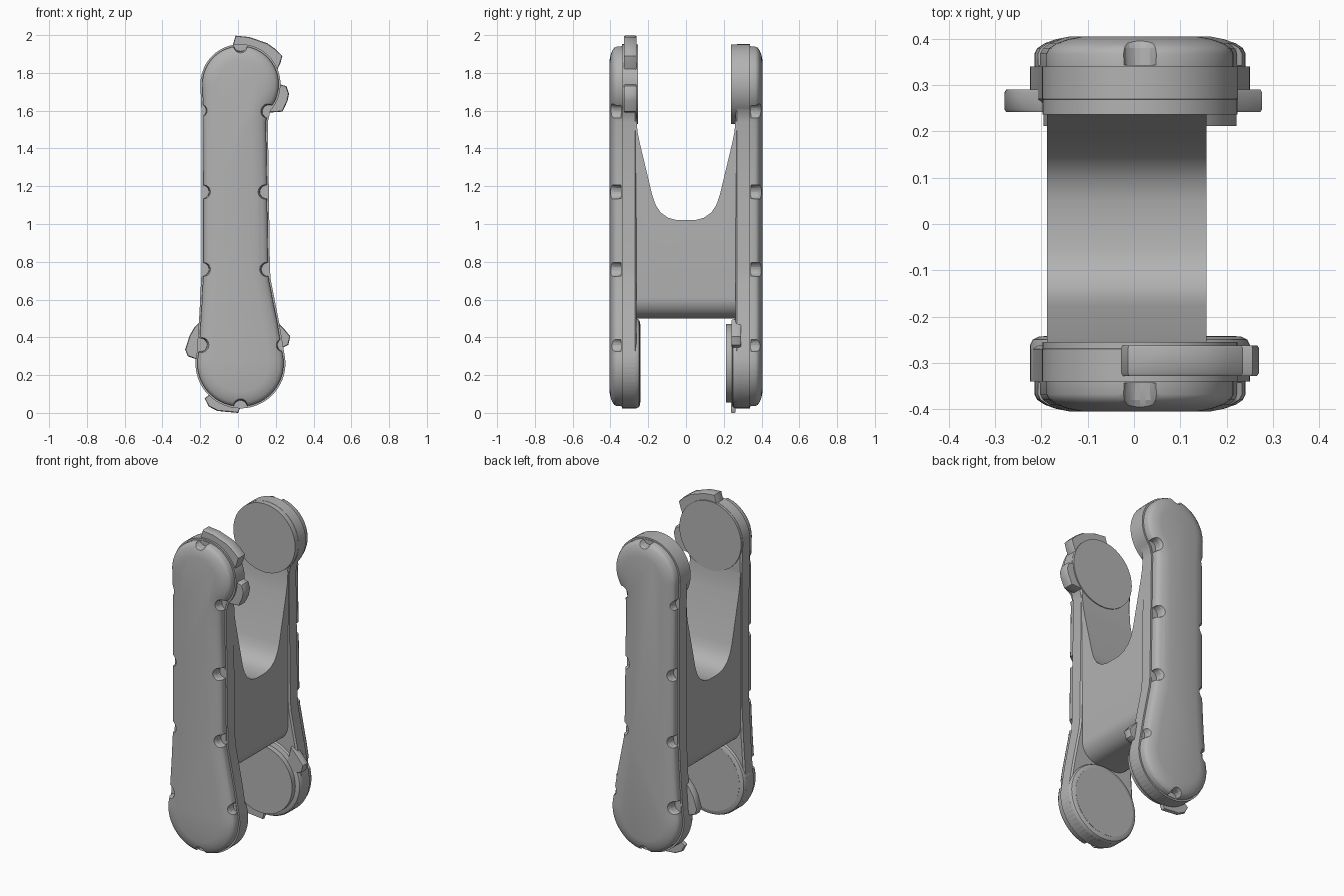
import bpy, bmesh, math

if "Cube" in bpy.data.objects:
    bpy.data.objects.remove(bpy.data.objects["Cube"], do_unlink=True)

grey = bpy.data.materials.new("grey")
grey.use_nodes = True
COLOUR = (0.45, 0.45, 0.45, 1)
grey.diffuse_color = COLOUR
grey.node_tree.nodes["Principled BSDF"].inputs["Base Color"].default_value = COLOUR

CX, TOP_Z, LOW_Z = 0.013, 1.74, 0.262


def finish(name, bm):
    bmesh.ops.recalc_face_normals(bm, faces=bm.faces)
    mesh = bpy.data.meshes.new(name)
    bm.to_mesh(mesh)
    bm.free()
    mesh.materials.append(grey)
    ob = bpy.data.objects.new(name, mesh)
    bpy.context.collection.objects.link(ob)
    return ob


def smooth(ob, angle=35):
    bpy.ops.object.select_all(action='DESELECT')
    ob.select_set(True)
    bpy.context.view_layer.objects.active = ob
    bpy.ops.object.shade_smooth_by_angle(angle=math.radians(angle))


def arc(cz, r, start, end, n):
    angles = [math.radians(start + (end - start) * i / n) for i in range(n + 1)]
    return [(CX + r * math.cos(a), cz + r * math.sin(a)) for a in angles]


def circle(cz, r, n=56):
    return arc(cz, r, 0, 360, n)[:-1]


def inset(points, d):
    """Move a counter-clockwise outline inward by d."""
    out = []
    for i, (x, z) in enumerate(points):
        (ax, az), (bx, bz) = points[i - 1], points[(i + 1) % len(points)]
        tx, tz = bx - ax, bz - az
        k = d / math.hypot(tx, tz)
        out.append((x - tz * k, z + tx * k))
    return out


def loft(name, points, steps, side):
    """Stack inset copies of an outline along y; steps are (y, inset)."""
    bm = bmesh.new()
    rings = [[bm.verts.new((x, y * side, z)) for x, z in inset(points, d)]
             for y, d in steps]
    for a, b in zip(rings, rings[1:]):
        for i in range(len(a)):
            bm.faces.new((a[i - 1], a[i], b[i], b[i - 1]))
    bm.faces.new(rings[0])
    bm.faces.new(rings[-1])
    ob = finish(name, bm)
    smooth(ob)
    return ob


# Arm outline: small upper end, straight shank, large lower end
outline = (arc(TOP_Z, 0.206, -42, 184, 40)
           + [(-0.188, 1.6), (-0.187, 1.2), (-0.187, 0.75), (-0.198, 0.53)]
           + arc(LOW_Z, 0.232, 166, 372, 40)
           + [(0.214, 0.467), (0.168, 0.70), (0.163, 0.76), (0.157, 1.2), (0.152, 1.54)])

# Grip notches around the covers
notches = [(-0.205, 1.6), (0.165, 1.595), (-0.19, 1.17), (0.152, 1.17),
           (-0.19, 0.76), (0.16, 0.76), (-0.2, 0.36), (0.245, 0.36),
           (CX, 1.95), (CX, 0.03)]


def cut_notches(ob, side):
    bm = bmesh.new()
    for x, z in notches:
        rings = []
        for y, r in ((0.343, 0.036), (0.38, 0.038), (0.44, 0.062)):
            rings.append([bm.verts.new((x + r * math.cos(t * math.tau / 20), y * side,
                                        z + r * math.sin(t * math.tau / 20)))
                          for t in range(20)])
        for a, b in zip(rings, rings[1:]):
            for i in range(20):
                bm.faces.new((a[i - 1], a[i], b[i], b[i - 1]))
        bm.faces.new(rings[0])
        bm.faces.new(rings[-1])
    cutter = finish("notch_cutter", bm)
    cutter.hide_render = True
    mod = ob.modifiers.new("notches", 'BOOLEAN')
    mod.operation, mod.object, mod.solver = 'DIFFERENCE', cutter, 'EXACT'
    bpy.context.view_layer.objects.active = ob
    bpy.ops.object.modifier_apply(modifier=mod.name)
    bpy.data.objects.remove(cutter, do_unlink=True)
    smooth(ob)


# Side plates, padded covers and joint bosses
for label, side, top_in, low_in in (("front", -1, 0.255, 0.245), ("back", 1, 0.237, 0.215)):
    loft(label + "_side_plate", outline,
         [(0.262, 0.004), (0.27, -0.006), (0.34, -0.006)], side)
    cover = loft(label + "_cover", outline,
                 [(0.335, 0.004), (0.368, 0.004), (0.38, 0.010), (0.39, 0.025),
                  (0.399, 0.05), (0.405, 0.08)], side)
    cut_notches(cover, side)
    loft(label + "_upper_boss", circle(TOP_Z, 0.211), [(top_in, 0), (0.338, 0)], side)
    loft(label + "_lower_housing", circle(LOW_Z, 0.238),
         [(0.243, 0.02), (0.25, 0.006), (0.262, 0), (0.338, 0)], side)
    loft(label + "_lower_disc", circle(LOW_Z, 0.208), [(low_in - 0.003, 0), (0.26, 0)], side)

# Stop tabs on the rims of the joints
tabs = {
    "upper_long_stop": (-1, 0.262, 0.328, [(0.06, 1.83), (0.2, 1.8), (0.224, 1.85), (0.235, 1.89),
                        (0.2, 1.925), (0.155, 1.957), (0.06, 1.99), (-0.013, 1.997), (-0.035, 1.92)]),
    "upper_short_stop": (-1, 0.262, 0.328, [(0.1, 1.62), (0.165, 1.59), (0.235, 1.595), (0.262, 1.65),
                         (0.27, 1.69), (0.256, 1.73), (0.2, 1.745)]),
    "lower_right_stop": (1, 0.242, 0.29, [(-0.15, 0.3), (-0.19, 0.49), (-0.23, 0.455), (-0.256, 0.41),
                         (-0.28, 0.335), (-0.266, 0.3), (-0.21, 0.28)]),
    "lower_left_stop": (1, 0.242, 0.29, [(0.15, 0.35), (0.235, 0.345), (0.266, 0.36), (0.277, 0.405),
                        (0.24, 0.45), (0.19, 0.495)]),
    "lower_bottom_stop": (1, 0.237, 0.262, [(-0.12, 0.12), (-0.177, 0.077), (-0.155, 0.034),
                          (-0.108, 0.01), (0, 0), (0.014, 0.03), (0, 0.1)]),
}
for name, (side, y0, y1, points) in tabs.items():
    loft(name, points, [(y0, 0.004), (y0 + 0.006, 0), (y1 - 0.006, 0), (y1, 0.004)], side)

# Central web: yoke profile in y and z, pushed through in x
half = [(0, 1.02), (0.05, 1.021), (0.095, 1.033), (0.135, 1.062), (0.16, 1.1), (0.178, 1.15),
        (0.245, 1.43), (0.257, 1.49), (0.262, 1.56), (0.3, 1.56), (0.3, 0.5)]
profile = half + [(-y, z) for y, z in reversed(half[1:])]
bm = bmesh.new()
left, right = [[bm.verts.new((x, y, z)) for y, z in profile] for x in (0.157, -0.188)]
for i in range(len(profile)):
    bm.faces.new((left[i - 1], left[i], right[i], right[i - 1]))
bm.faces.new(left)
bm.faces.new(right)
low = [e for e in bm.edges if all(v.co.z < 0.51 for v in e.verts)
       and abs(e.verts[0].co.x - e.verts[1].co.x) < 0.01]
bmesh.ops.bevel(bm, geom=low, offset=0.11, segments=8, profile=0.5, affect='EDGES')
smooth(finish("central_web", bm))
